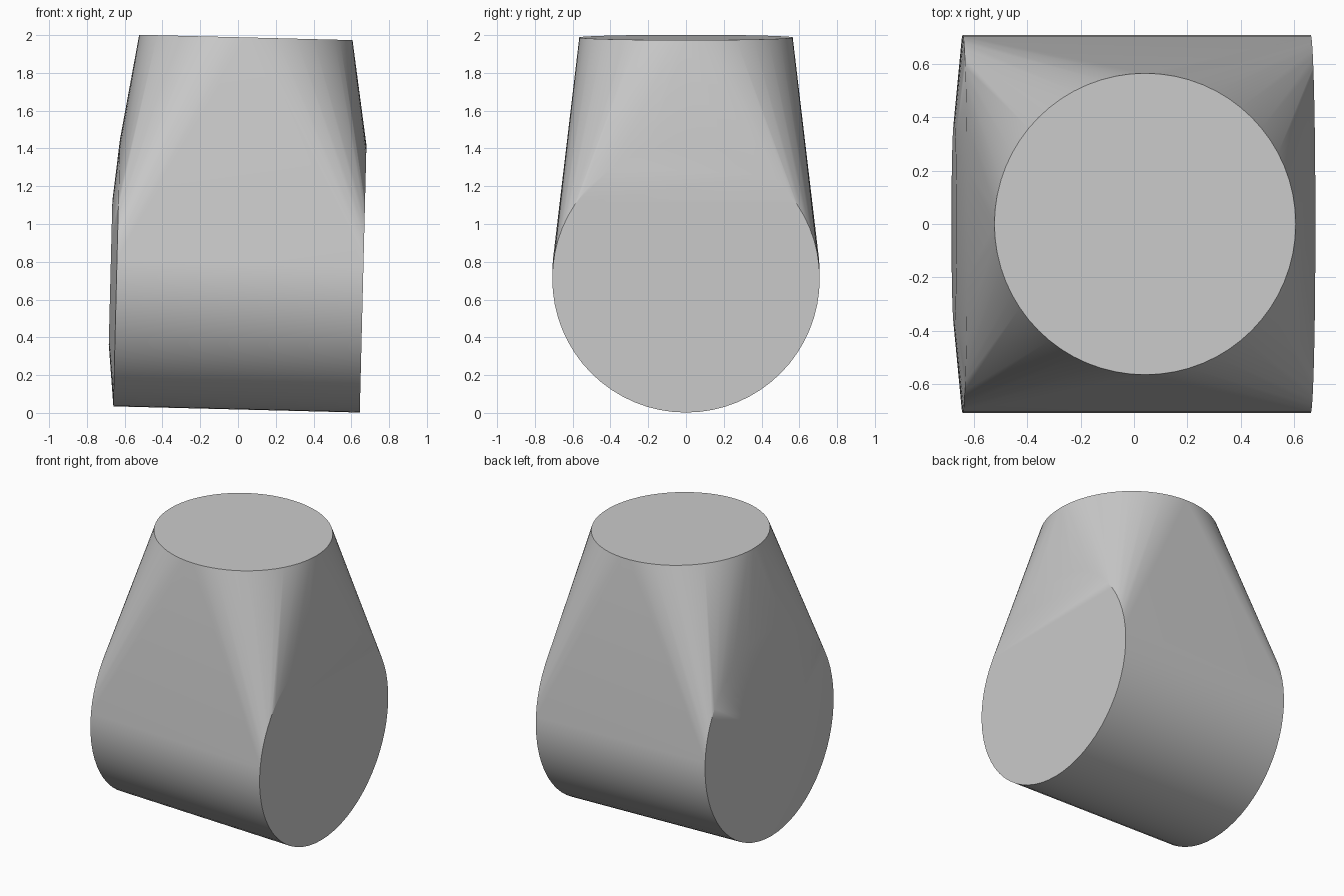
import bpy, bmesh, math
from mathutils import Matrix, Vector

cube = bpy.data.objects.get("Cube")
if cube:
    bpy.data.objects.remove(cube, do_unlink=True)

SEGMENTS = 64
BARREL_RADIUS = 0.708
HALF_LENGTH = 0.6525
TILT = 0.025

grey = bpy.data.materials.new("plain grey")
grey.use_nodes = True
colour = (0.6, 0.6, 0.6, 1)
grey.diffuse_color = colour
grey.node_tree.nodes["Principled BSDF"].inputs["Base Color"].default_value = colour


def ring(bm, axis, radius, offset):
    """Circle of points around the x or z axis."""
    for i in range(SEGMENTS):
        a = 2 * math.pi * i / SEGMENTS
        u, v = radius * math.cos(a), radius * math.sin(a)
        bm.verts.new((offset, u, v) if axis == "x" else (u, v, offset))


bm = bmesh.new()
# Barrel ends, the shallow raised end, and the round top
ring(bm, "x", BARREL_RADIUS, HALF_LENGTH)
ring(bm, "x", BARREL_RADIUS, -HALF_LENGTH)
ring(bm, "x", 0.38, -0.685)
ring(bm, "z", 0.565, 1.262)

# Stretch one tight skin over the rings, then merge its flat areas
hull = bmesh.ops.convex_hull(bm, input=bm.verts[:])
loose = [v for v in bm.verts if not v.link_faces]
bmesh.ops.delete(bm, geom=loose, context="VERTS")
bmesh.ops.dissolve_limit(bm, angle_limit=0.002, verts=bm.verts[:], edges=bm.edges[:])

# Split the flat end with a level chord, so its lower part stays flat
cap = max(bm.faces, key=lambda f: f.calc_center_median().x)
bmesh.ops.bisect_plane(bm, geom=[cap, *cap.edges, *cap.verts],
                       plane_co=Vector((0, 0, 0.4)), plane_no=Vector((0, 0, 1)))

# Lean the whole body slightly and stand it on the ground
bmesh.ops.transform(bm, verts=bm.verts[:],
                    matrix=Matrix.Translation((0.01, 0, 0.726)) @ Matrix.Rotation(TILT, 4, "Y"))
bmesh.ops.recalc_face_normals(bm, faces=bm.faces[:])

mesh = bpy.data.meshes.new("body")
bm.to_mesh(mesh)
bm.free()
mesh.materials.append(grey)
body = bpy.data.objects.new("body", mesh)
bpy.context.collection.objects.link(body)

bpy.ops.object.select_all(action="DESELECT")
body.select_set(True)
bpy.context.view_layer.objects.active = body
bpy.ops.object.shade_smooth_by_angle(angle=math.radians(30))
